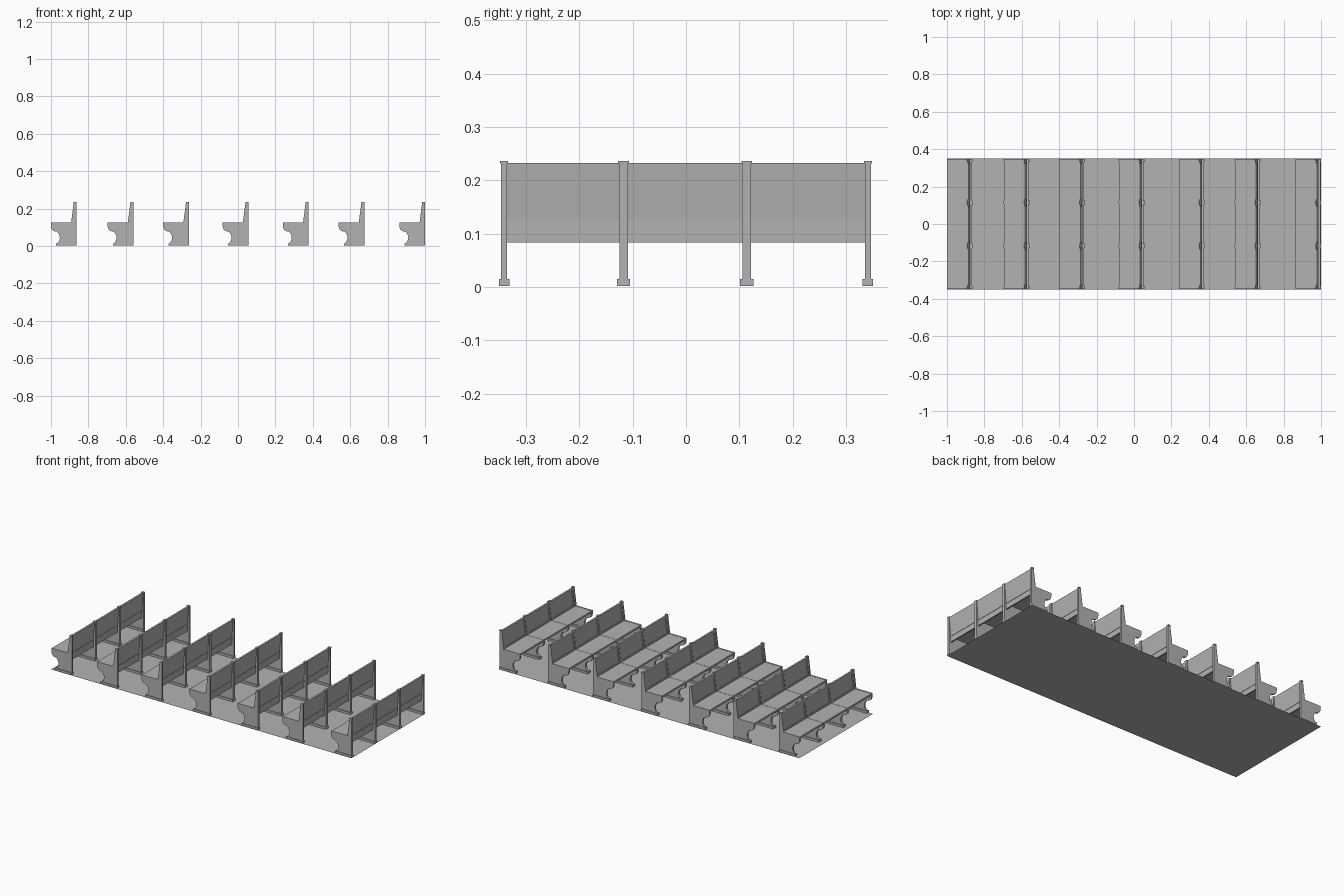
import bpy, bmesh, math
from mathutils import Vector

cube = bpy.data.objects.get("Cube")
if cube:
    bpy.data.objects.remove(cube, do_unlink=True)

grey = bpy.data.materials.new("plain grey")
grey.use_nodes = True
color = (0.45, 0.45, 0.45, 1)
grey.diffuse_color = color
grey.node_tree.nodes["Principled BSDF"].inputs["Base Color"].default_value = color

PEW_EDGES = [-1, -0.697, -0.4, -0.082, 0.24, 0.538, 0.863]  # seat front of each row
POSTS = [-0.341, -0.117, 0.114, 0.341]
POST_HALF = [0.0055, 0.008, 0.008, 0.0055]


def extrude_profile(bm, points, y0, y1):
    """Add a prism with an x-z outline running from y0 to y1; return its faces."""
    ring0 = [bm.verts.new((x, y0, z)) for x, z in points]
    ring1 = [bm.verts.new((x, y1, z)) for x, z in points]
    faces = [bm.faces.new(ring0), bm.faces.new(ring1[::-1])]
    n = len(points)
    for i in range(n):
        j = (i + 1) % n
        faces.append(bm.faces.new((ring0[j], ring0[i], ring1[i], ring1[j])))
    bmesh.ops.recalc_face_normals(bm, faces=faces)
    return faces


def box(bm, x0, x1, y0, y1, z0, z1):
    return extrude_profile(bm, [(x0, z0), (x1, z0), (x1, z1), (x0, z1)], y0, y1)


def bezier(a, b, c, steps=6):
    a, b, c = Vector(a), Vector(b), Vector(c)
    return [tuple(a.lerp(b, t / steps).lerp(b.lerp(c, t / steps), t / steps))
            for t in range(steps + 1)]


def finish(bm, name):
    mesh = bpy.data.meshes.new(name)
    bm.to_mesh(mesh)
    bm.free()
    mesh.materials.append(grey)
    return mesh


# Supports: scrolled seat bracket, upright, spreading foot and small cap
outline = [(0.137, 0.003), (0.137, 0.235), (0.122, 0.235), (0.108, 0.127), (0, 0.127)]
outline += bezier((0, 0.108), (0.001, 0.082), (0.024, 0.078))
outline += bezier((0.034, 0.076), (0.06, 0.045), (0.036, 0.017))
outline += [(0.028, 0.012), (0.028, 0.003)]
bm = bmesh.new()
for y, half in zip(POSTS, POST_HALF):
    extrude_profile(bm, outline, y - half, y + half)
    foot = half + 0.0045
    box(bm, 0.028, 0.137, max(y - foot, -0.35), min(y + foot, 0.35), 0.002, 0.015)
    box(bm, 0.121, 0.137, y - half - 0.002, y + half + 0.002, 0.231, 0.236)
supports = finish(bm, "supports")

# Seat boards, one per bay
bays = [(POSTS[i] + POST_HALF[i], POSTS[i + 1] - POST_HALF[i + 1]) for i in range(3)]
bm = bmesh.new()
for y0, y1 in bays:
    box(bm, 0.001, 0.127, y0, y1, 0.115, 0.126)
seat = finish(bm, "seat")

# Leaning back panels with a sunken field in front, and the board below the seat
bm = bmesh.new()
for y0, y1 in bays:
    faces = extrude_profile(bm, [(0.110, 0.123), (0.124, 0.123),
                                 (0.133, 0.232), (0.122, 0.232)], y0, y1)
    front = min(faces, key=lambda f: f.calc_center_median().x)
    bmesh.ops.inset_region(bm, faces=[front], thickness=0.014)
    bmesh.ops.inset_region(bm, faces=[front], thickness=0.003, depth=-0.004)
    box(bm, 0.116, 0.125, y0, y1, 0.083, 0.116)
backrest = finish(bm, "backrest")

# Place the rows
for row, x in enumerate(PEW_EDGES, 1):
    for mesh in (supports, seat, backrest):
        obj = bpy.data.objects.new(f"pew_{row}_{mesh.name}", mesh)
        obj.location.x = x
        bpy.context.collection.objects.link(obj)
        if row == 1 and mesh is supports:
            bpy.context.view_layer.objects.active = obj
            obj.select_set(True)
            bpy.ops.object.shade_smooth_by_angle(angle=math.radians(30))
            obj.select_set(False)

# Floor sheet
bm = bmesh.new()
bm.faces.new([bm.verts.new((sx, sy * 0.35, 0))
              for sx, sy in ((-1, -1), (1, -1), (1, 1), (-1, 1))])
floor = bpy.data.objects.new("floor", finish(bm, "floor"))
bpy.context.collection.objects.link(floor)
